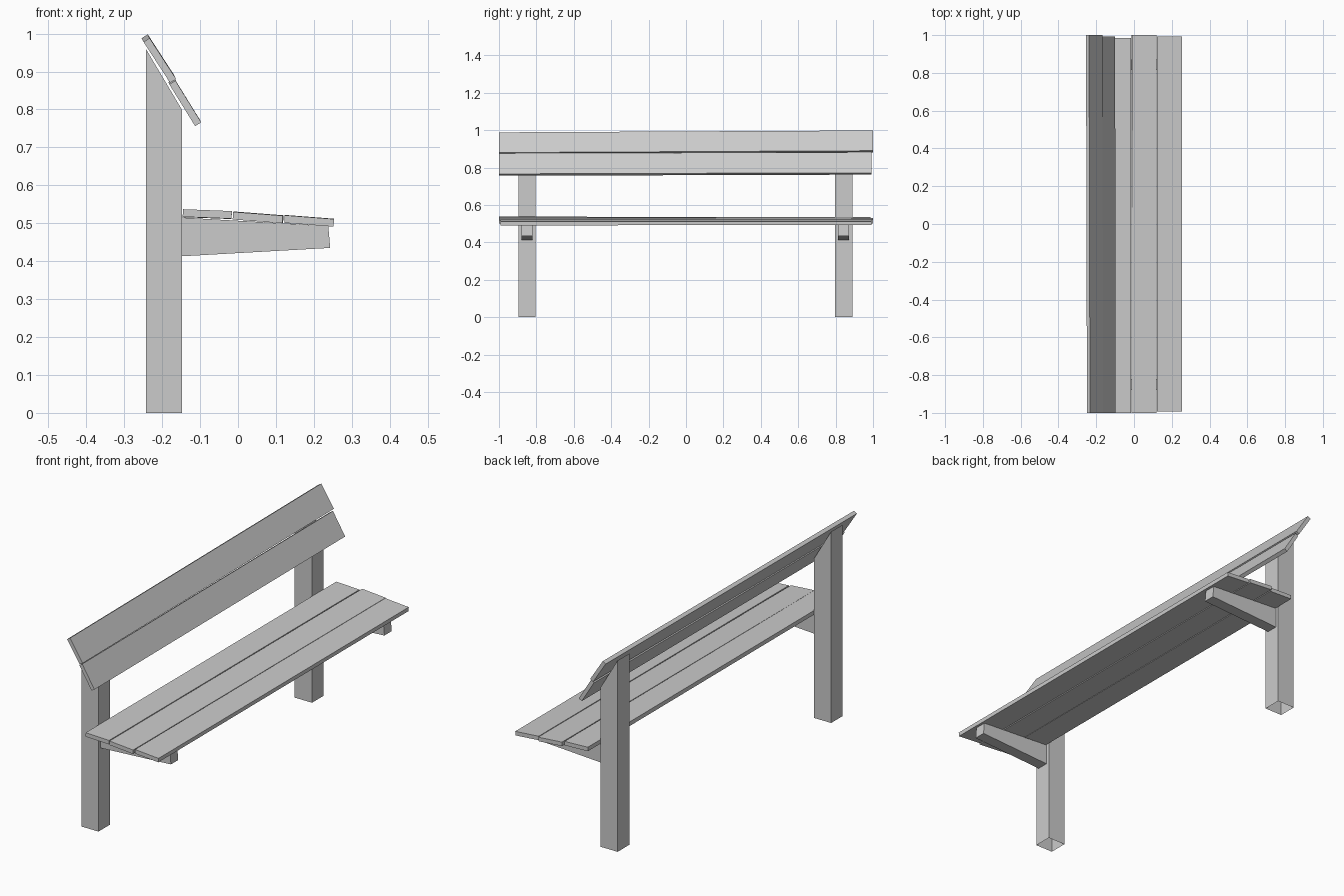
import bpy, bmesh

if "Cube" in bpy.data.objects:
    bpy.data.objects.remove(bpy.data.objects["Cube"])


def extrude_profile(name, profile, y0, y1, shift=(0, 0), open_bottom=False):
    """Prism along y from an (x, z) profile; the far end may be shifted slightly."""
    bm = bmesh.new()
    a = [bm.verts.new((x, y0, z)) for x, z in profile]
    b = [bm.verts.new((x + shift[0], y1, z + shift[1])) for x, z in profile]
    n = len(profile)
    bm.faces.new(a)
    bm.faces.new(b[::-1])
    for i in range(n):
        j = (i + 1) % n
        bm.faces.new((a[i], b[i], b[j], a[j]))
    bmesh.ops.recalc_face_normals(bm, faces=bm.faces[:])
    if open_bottom:
        low = [f for f in bm.faces if all(v.co.z < 0.001 for v in f.verts)]
        bmesh.ops.delete(bm, geom=low, context='FACES_ONLY')
    mesh = bpy.data.meshes.new(name)
    bm.to_mesh(mesh)
    bm.free()
    obj = bpy.data.objects.new(name, mesh)
    bpy.context.collection.objects.link(obj)
    return obj


def plank(name, start, end, offset, y0, y1, shift):
    """Board whose visible face runs start -> end, thickened by offset."""
    (x0, z0), (x1, z1) = start, end
    dx, dz = offset
    profile = [(x0, z0), (x1, z1), (x1 + dx, z1 + dz), (x0 + dx, z0 + dz)]
    return extrude_profile(name, profile, y0, y1, shift)


# Posts with slanted tops, and tapered seat arms
post = [(-0.243, 0), (-0.147, 0), (-0.147, 0.798), (-0.243, 0.96)]
arm = [(-0.147, 0.413), (0.243, 0.435), (0.238, 0.493), (-0.147, 0.515)]
for side, y in (("left", -0.85), ("right", 0.843)):
    extrude_profile(side + "_post", post, y - 0.046, y + 0.046, open_bottom=True)
    extrude_profile(side + "_seat_arm", arm, y - 0.029, y + 0.029)

# Seat planks, laid a little unevenly
under = (-0.001, -0.02)
plank("seat_plank_back", (-0.145, 0.537), (-0.016, 0.532), under, -1.0, 0.986, (0, -0.001))
plank("seat_plank_middle", (-0.013, 0.530), (0.118, 0.520), under, -1.0, 1.0, (0.002, 0.001))
plank("seat_plank_front", (0.123, 0.521), (0.253, 0.511), under, -0.992, 0.993, (0, 0.001))

# Backrest planks, slightly tilted along their length
behind = (-0.016, -0.010)
plank("backrest_plank_upper", (-0.233, 0.988), (-0.163, 0.880), behind, -1.0, 1.0, (-0.005, 0.010))
plank("backrest_plank_lower", (-0.165, 0.876), (-0.097, 0.766), behind, -1.0, 0.993, (-0.003, 0.006))
